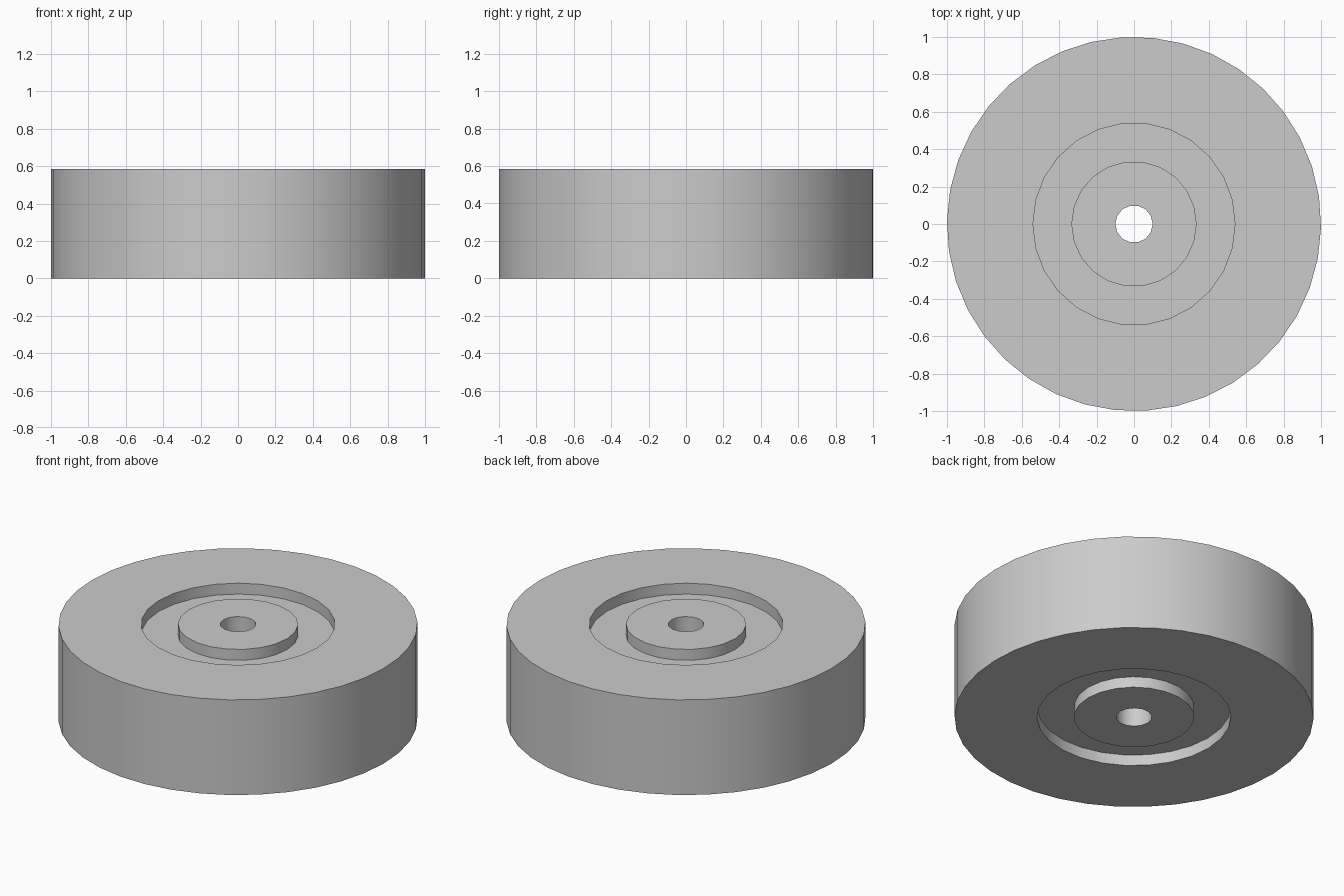
import bpy
import bmesh
from math import cos, sin, tau, radians

cube = bpy.data.objects.get("Cube")
if cube:
    bpy.data.objects.remove(cube, do_unlink=True)

HEIGHT = 0.585
RECESS = 0.067

grey = bpy.data.materials.new("plain_grey")
grey.use_nodes = True
colour = (0.6, 0.6, 0.6, 1)
grey.diffuse_color = colour
grey.node_tree.nodes["Principled BSDF"].inputs["Base Color"].default_value = colour

bm = bmesh.new()


def ring(radius, z, sides, turn=0.0):
    """Closed loop of edges at height z."""
    verts = [bm.verts.new((radius * cos(tau * i / sides + turn),
                           radius * sin(tau * i / sides + turn), z))
             for i in range(sides)]
    edges = [bm.edges.new((verts[i - 1], verts[i])) for i in range(sides)]
    return verts, edges


def wall(radius, low, high, sides, turn=0.0):
    """Upright round wall; returns the edges of its lower and upper rims."""
    lower, low_edges = ring(radius, low, sides, turn)
    upper, high_edges = ring(radius, high, sides, turn)
    for i in range(sides):
        bm.faces.new((lower[i - 1], lower[i], upper[i], upper[i - 1]))
    return low_edges, high_edges


def flat(inner, outer):
    """Flat annulus between two concentric rims."""
    bmesh.ops.triangle_fill(bm, edges=inner + outer, use_beauty=True,
                            normal=(0, 0, 1))


# Tread and axle hole run the full height
tread = wall(1.0, 0, HEIGHT, 38, radians(-1))
hole = wall(0.1, 0, HEIGHT, 14)

# Matching ring-shaped recess on both sides
for side, low, high in ((0, 0, RECESS), (1, HEIGHT - RECESS, HEIGHT)):
    hub = wall(0.335, low, high, 22)
    rim = wall(0.54, low, high, 26)
    flat(hole[side], hub[side])
    flat(hub[1 - side], rim[1 - side])
    flat(rim[side], tread[side])

bmesh.ops.recalc_face_normals(bm, faces=bm.faces[:])
mesh = bpy.data.meshes.new("wheel")
bm.to_mesh(mesh)
bm.free()
mesh.materials.append(grey)

wheel = bpy.data.objects.new("wheel", mesh)
bpy.context.collection.objects.link(wheel)

# Smooth round walls with crisp rims
bpy.ops.object.select_all(action='DESELECT')
wheel.select_set(True)
bpy.context.view_layer.objects.active = wheel
bpy.ops.object.shade_smooth_by_angle(angle=radians(40))
